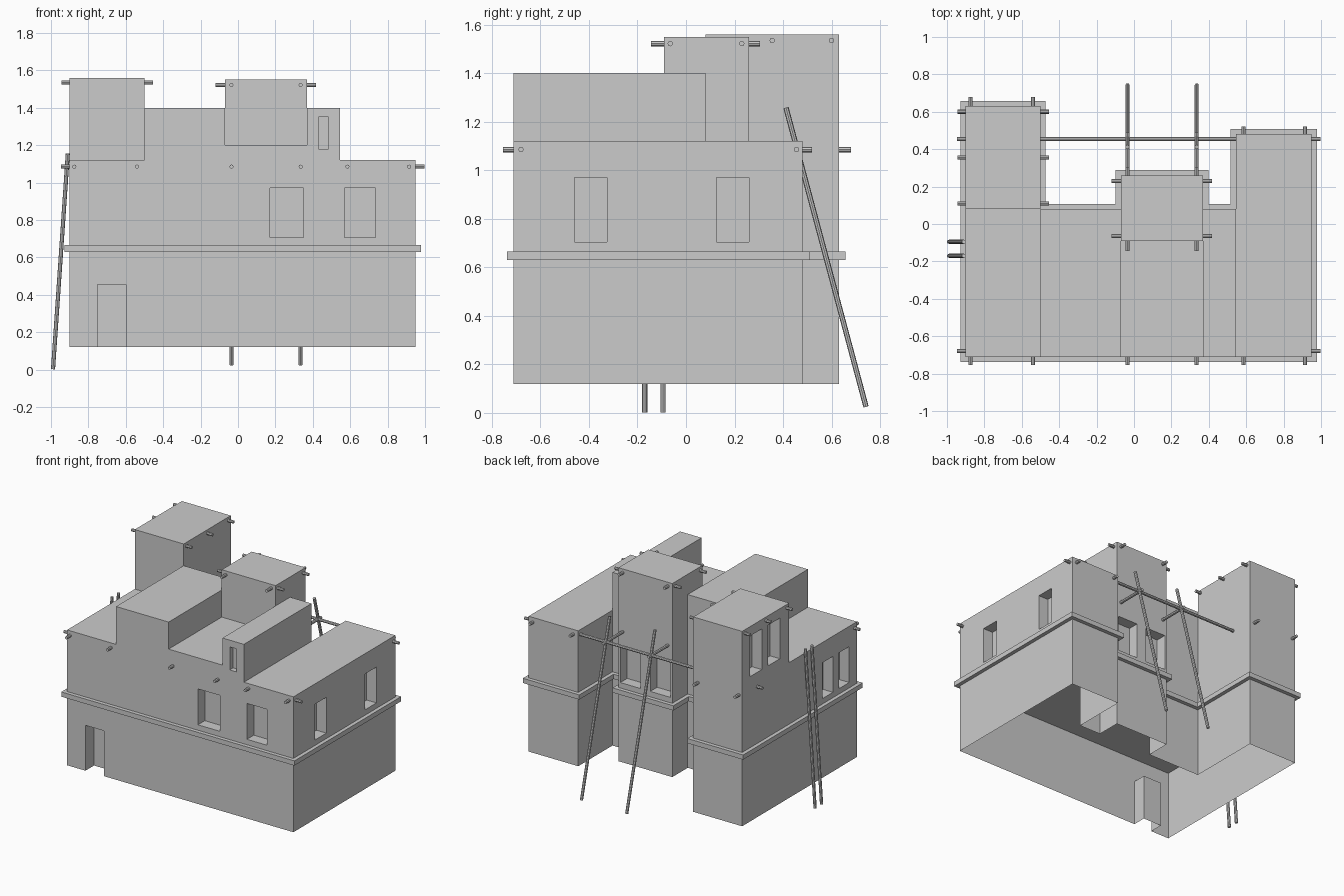
import bpy, bmesh
from mathutils import Vector

if "Cube" in bpy.data.objects:
    bpy.data.objects.remove(bpy.data.objects["Cube"])


def add_object(name, bm):
    mesh = bpy.data.meshes.new(name)
    bm.to_mesh(mesh)
    bm.free()
    ob = bpy.data.objects.new(name, mesh)
    bpy.context.collection.objects.link(ob)
    return ob


def inside(p, b):
    return all(b[2 * i] < p[i] < b[2 * i + 1] for i in range(3))


def block_solid(name, boxes, holes=(), skip_z=()):
    """Clean outer skin of joined boxes minus recess boxes (x0,x1,y0,y1,z0,z1).
    Horizontal faces at the heights in skip_z are left open."""
    cuts = [sorted({round(v, 4) for b in boxes for v in b[2 * i:2 * i + 2]} |
                   {round(v, 4) for b in holes for v in b[2 * i:2 * i + 2]
                    if min(c[2 * i] for c in boxes) < v < max(c[2 * i + 1] for c in boxes)})
            for i in range(3)]
    n = [len(c) - 1 for c in cuts]

    def filled(c):
        if any(c[i] < 0 or c[i] >= n[i] for i in range(3)):
            return False
        p = [(cuts[i][c[i]] + cuts[i][c[i] + 1]) / 2 for i in range(3)]
        return any(inside(p, b) for b in boxes) and not any(inside(p, h) for h in holes)

    full = {(i, j, k) for i in range(n[0]) for j in range(n[1]) for k in range(n[2])
            if filled((i, j, k))}
    bm = bmesh.new()
    verts = {}

    def vert(key):
        if key not in verts:
            verts[key] = bm.verts.new([cuts[i][key[i]] for i in range(3)])
        return verts[key]

    for c in full:
        for a in range(3):
            for s in (0, 1):
                nb = list(c)
                nb[a] += 2 * s - 1
                if tuple(nb) in full:
                    continue
                if a == 2 and cuts[2][c[2] + s] in skip_z:
                    continue
                u, w = (a + 1) % 3, (a + 2) % 3
                ring = []
                for du, dw in ((0, 0), (1, 0), (1, 1), (0, 1)):
                    k = list(c)
                    k[a] += s
                    k[u] += du
                    k[w] += dw
                    ring.append(vert(tuple(k)))
                bm.faces.new(ring if s else ring[::-1])
    bmesh.ops.dissolve_limit(bm, angle_limit=0.01, verts=bm.verts[:], edges=bm.edges[:])
    return add_object(name, bm)


def pole(name, a, b, r=0.011, sides=8):
    a, b = Vector(a), Vector(b)
    d = b - a
    bm = bmesh.new()
    bmesh.ops.create_cone(bm, cap_ends=True, segments=sides, radius1=r, radius2=r, depth=d.length)
    ob = add_object(name, bm)
    ob.location = (a + b) / 2
    ob.rotation_euler = d.to_track_quat('Z', 'Y').to_euler()
    return ob


# plan of the rooms: x0, x1, y0, y1, roof height
rooms = [(-.90, -.50, -.71, .63, 1.12), (-.50, -.07, -.71, .08, 1.40),
         (-.07, .37, -.71, .26, 1.20), (.37, .545, -.71, .08, 1.40),
         (.545, .95, -.71, .48, 1.12)]
towers = [(-.90, -.50, .08, .63, 1.56), (-.07, .37, -.09, .26, 1.55)]

# recessed windows
D = .08
windows = [(.17, .35, -.72, -.71 + D, .705, .97), (.57, .735, -.72, -.71 + D, .705, .97),
           (.43, .485, -.72, -.67, 1.18, 1.35),
           (.19, .355, .26 - D, .27, .705, .97), (-.055, .11, .26 - D, .27, .705, .97)]
windows += [(.95 - D, .96, y, y + .135, .705, .97) for y in (-.46, .125)]
windows += [(-.91, -.90 + D, y, y + .12, .705, .97) for y in (-.62, -.43)]
windows += [(-.91, -.90 + D, y, y + .14, 1.19, 1.49) for y in (.19, .40)]

# upper storey, open-bottomed lower storey with door, ledge between them
block_solid("upper_storey", [(*r[:4], .65, r[4]) for r in rooms + towers], windows, (.65,))
block_solid("lower_storey", [(*r[:4], .12, .65) for r in rooms],
            [(-.75, -.60, -.72, -.61, .11, .455)], (.12, .65))
g = .028
block_solid("ledge", [(r[0] - g, r[1] + g, r[2] - g, r[3] + g, .63, .665) for r in rooms])

# roof beams poking through the walls
Z = 1.085
for x, back in ((-.875, .68), (-.54, .68), (-.035, .49), (.335, .49), (.585, .52), (.915, .52)):
    pole("roof_beam", (x, -.755, Z), (x, back, Z))
for y in (-.68, .455):
    pole("cross_beam", (-.945, y, Z), (.998, y, Z))
for y in (.11, .355, .60):
    pole("left_tower_beam", (-.945, y, 1.535), (-.455, y, 1.535))
for y in (-.065, .23):
    pole("middle_tower_beam", (-.12, y, 1.522), (.418, y, 1.522))

# leaning poles at the back and left side
for x in (-.035, .335):
    pole("middle_tower_beam", (x, -.145, 1.522), (x, .305, 1.522))
    pole("back_leaning_pole", (x, .742, .025), (x, .412, 1.258))
for y in (-.17, -.095):
    pole("side_leaning_pole", (-.989, y, .002), (-.91, y, 1.155))
